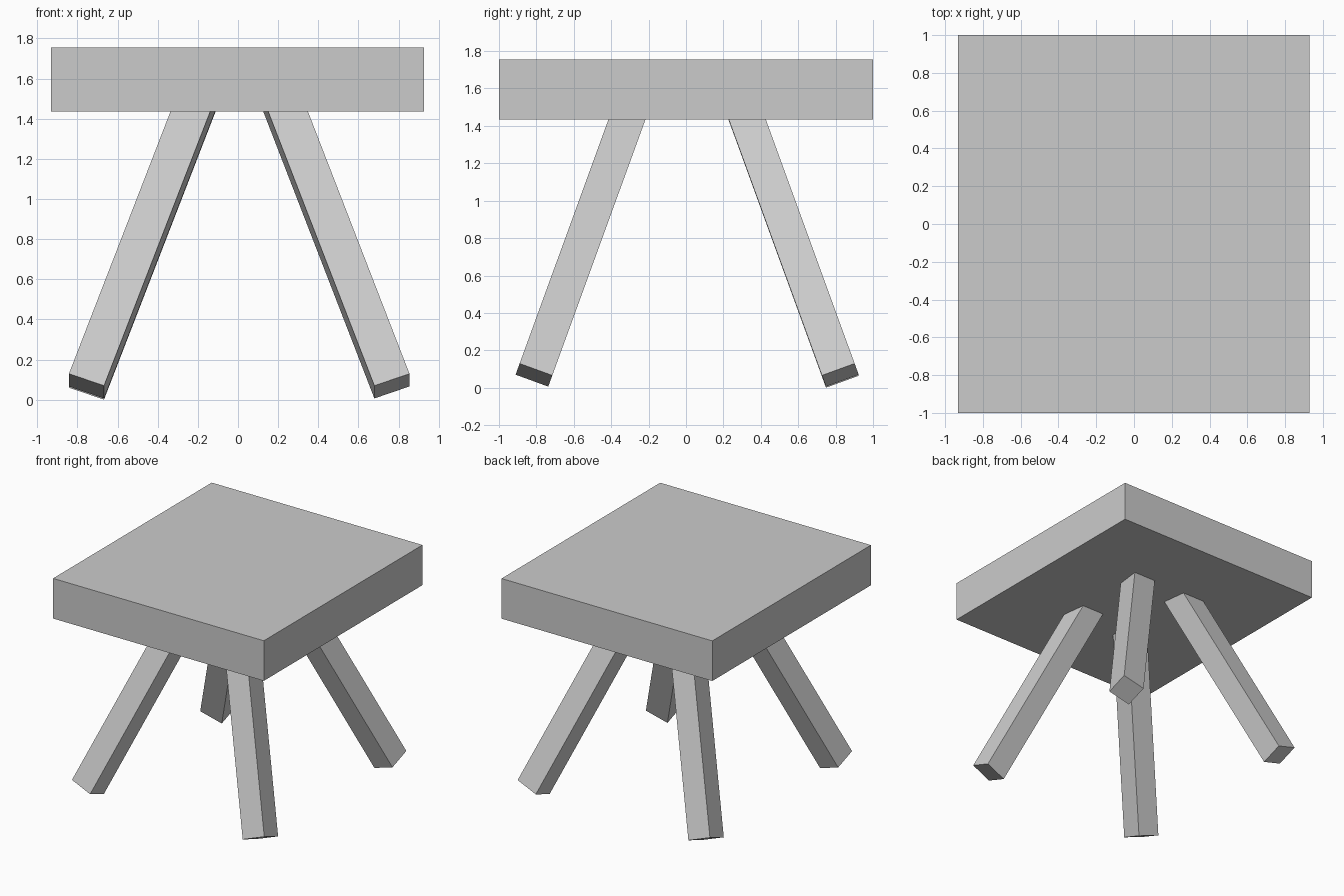
import bpy
from math import radians
from mathutils import Matrix, Vector

if "Cube" in bpy.data.objects:
    bpy.data.objects.remove(bpy.data.objects["Cube"])

TILT = radians(20)
THICK = 0.186
LENGTH = 1.66


def box(name, size, matrix):
    bpy.ops.mesh.primitive_cube_add(size=1)
    ob = bpy.context.object
    ob.name = name
    ob.data.transform(matrix @ Matrix.Diagonal((*size, 1)))
    return ob


# Thick slab seat
box("seat", (1.86, 2.0, 0.32), Matrix.Translation((-0.002, 0, 1.595)))

# Four square legs splayed outwards, tops sunk into the seat
for side, sx in (("left", -1), ("right", 1)):
    for end, sy in (("front", -1), ("back", 1)):
        rot = Matrix.Rotation(TILT * sy, 4, 'X') @ Matrix.Rotation(-TILT * sx, 4, 'Y')
        foot_z = 0.062 if (side, end) == ("left", "back") else 0.068
        foot = Vector((0.006 + 0.761 * sx, 0.006 + 0.819 * sy, foot_z))
        place = Matrix.Translation(foot) @ rot @ Matrix.Translation((0, 0, LENGTH / 2))
        box(f"{end}_{side}_leg", (THICK, THICK, LENGTH), place)
